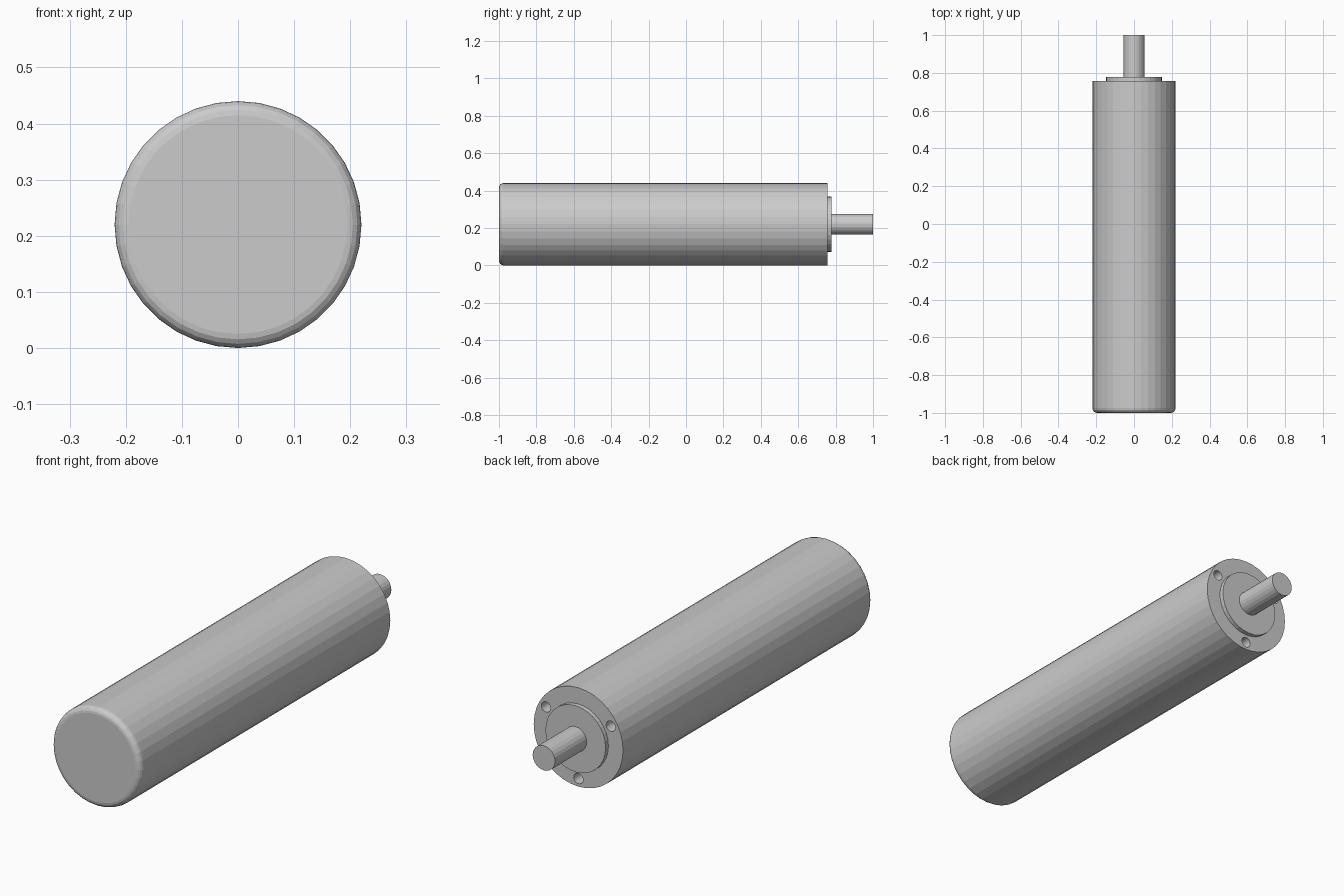
import bpy, bmesh, math

if "Cube" in bpy.data.objects:
    bpy.data.objects.remove(bpy.data.objects["Cube"])

AXIS_Z = 0.22


def lathe(name, profile, sides, cx=0.0, cz=AXIS_Z):
    """Closed solid of revolution around a y-parallel axis; profile = (radius, y)."""
    bm = bmesh.new()
    rings = []
    for r, y in profile:
        ring = []
        for i in range(sides):
            a = 2 * math.pi * i / sides
            ring.append(bm.verts.new((cx + r * math.cos(a), y, cz + r * math.sin(a))))
        rings.append(ring)
    for lo, hi in zip(rings, rings[1:]):
        for i in range(sides):
            j = (i + 1) % sides
            bm.faces.new((lo[i], lo[j], hi[j], hi[i]))
    bm.faces.new(rings[0])
    bm.faces.new(rings[-1])
    bmesh.ops.recalc_face_normals(bm, faces=bm.faces)
    mesh = bpy.data.meshes.new(name)
    bm.to_mesh(mesh)
    bm.free()
    obj = bpy.data.objects.new(name, mesh)
    bpy.context.collection.objects.link(obj)
    return obj


# Motor body with a rounded front edge
R, FILLET, STEPS = 0.22, 0.025, 4
profile = []
for k in range(STEPS + 1):
    a = math.pi / 2 * k / STEPS
    profile.append((R - FILLET + FILLET * math.sin(a), -1 + FILLET - FILLET * math.cos(a)))
profile.append((R, 0.757))
body = lathe("motor_body", profile, 36)

# Three blind mounting holes in the back face
for deg in (30, 150, 270):
    a = math.radians(deg)
    cutter = lathe("hole_cutter", [(0.023, 0.66), (0.023, 0.80)], 20,
                   0.184 * math.cos(a), AXIS_Z + 0.184 * math.sin(a))
    cutter.hide_render = True
    mod = body.modifiers.new("mounting_hole", 'BOOLEAN')
    mod.operation = 'DIFFERENCE'
    mod.solver = 'EXACT'
    mod.object = cutter
    bpy.context.view_layer.objects.active = body
    bpy.ops.object.modifier_apply(modifier=mod.name)
    bpy.data.objects.remove(cutter)

# Raised pilot boss and output shaft
lathe("pilot_boss", [(0.148, 0.75), (0.148, 0.777)], 32)
lathe("output_shaft", [(0.055, 0.76), (0.055, 1.0)], 24)
